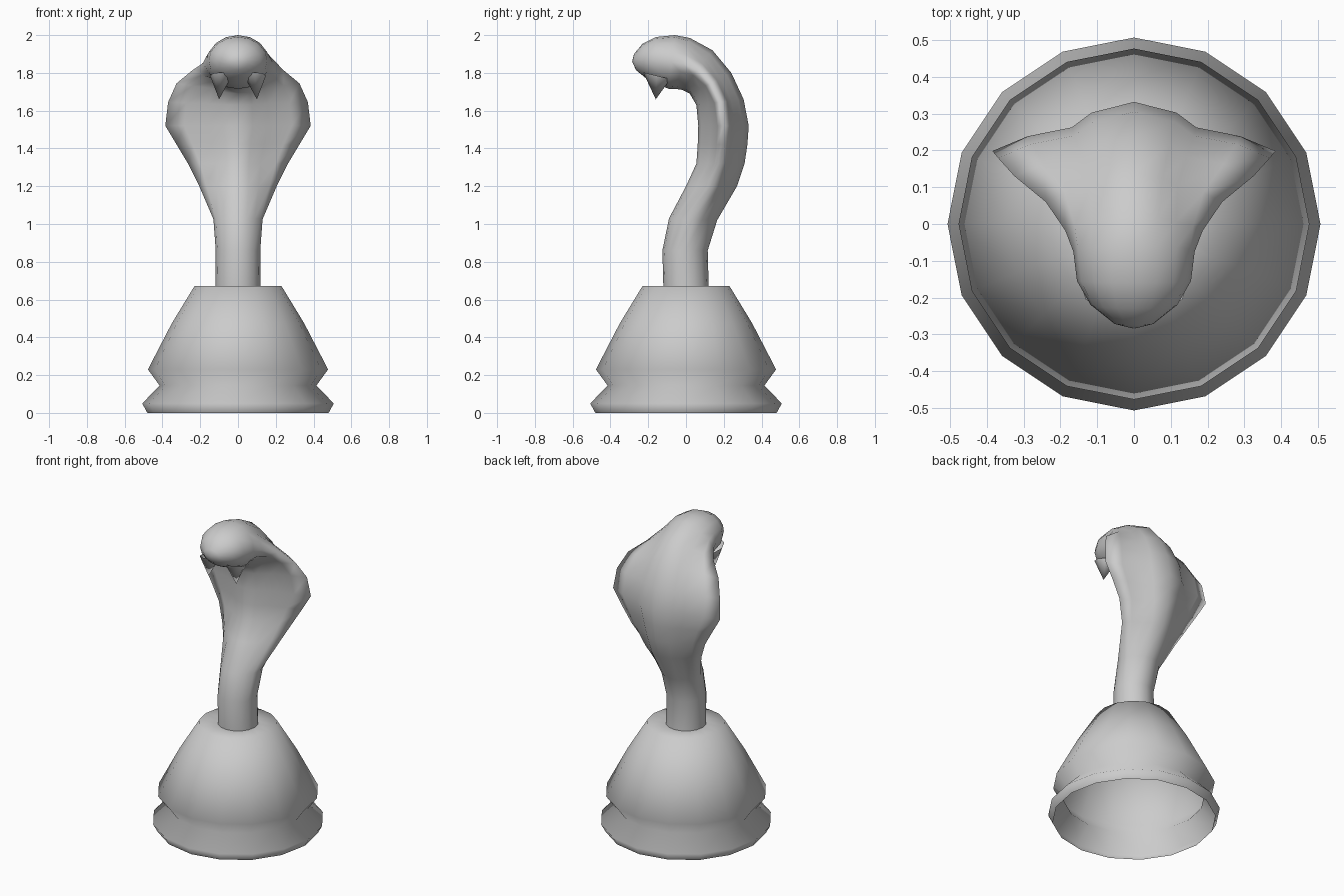
import bpy, bmesh
from math import sin, cos, pi

if "Cube" in bpy.data.objects:
    bpy.data.objects.remove(bpy.data.objects["Cube"])

SIDES = 16


def finish(name, bm):
    bmesh.ops.recalc_face_normals(bm, faces=bm.faces)
    mesh = bpy.data.meshes.new(name)
    bm.to_mesh(mesh)
    bm.free()
    for p in mesh.polygons:
        p.use_smooth = True
    ob = bpy.data.objects.new(name, mesh)
    bpy.context.collection.objects.link(ob)
    return ob


def loft(name, rings, end=None):
    """Skin a list of point rings; optionally close the last one to a point."""
    bm = bmesh.new()
    vr = [[bm.verts.new(p) for p in ring] for ring in rings]
    n = len(vr[0])
    for a, b in zip(vr, vr[1:]):
        for i in range(n):
            j = (i + 1) % n
            bm.faces.new((a[i], a[j], b[j], b[i]))
    if end:
        tip = bm.verts.new(end)
        for i in range(n):
            bm.faces.new((vr[-1][i], vr[-1][(i + 1) % n], tip))
    return finish(name, bm)


def circle(r, z):
    return [(r * sin(2 * pi * i / SIDES), -r * cos(2 * pi * i / SIDES), z)
            for i in range(SIDES)]


# Pedestal: open-bottomed turned shell with a flat shoulder
profile = [(.48, 0), (.507, .05), (.415, .145), (.477, .23),
           (.35, .475), (.23, .672), (.12, .672)]
loft("pedestal", [circle(r, z) for r, z in profile])

# Hood cross-section from front (0) to back (8): across and depth fractions
HOOD_X = [0, .20, .42, .74, 1, .75, .44, .30, 0]
HOOD_D = [0, .06, .25, .38, .5, .65, .74, .89, 1]


def section(fy, fz, by, bz, w, h):
    pts = []
    for i in range(SIDES):
        k, s = (i, 1) if i <= 8 else (16 - i, -1)
        a = pi * k / 8
        x = s * w * ((1 - h) * sin(a) + h * HOOD_X[k])
        d = (1 - h) * (1 - cos(a)) / 2 + h * HOOD_D[k]
        pts.append((x, fy + (by - fy) * d, fz + (bz - fz) * d))
    return pts


# Body: front point, back point, half width, hood amount
body = [(-.12, .672, .12, .672, .12, 0),
        (-.125, .86, .115, .86, .118, 0),
        (-.09, 1.03, .165, 1.02, .13, .1),
        (.0, 1.20, .27, 1.20, .205, .6),
        (.055, 1.32, .31, 1.32, .265, .9),
        (.062, 1.42, .325, 1.42, .325, 1),
        (.065, 1.52, .332, 1.52, .385, 1),
        (.055, 1.63, .305, 1.66, .37, 1),
        (.02, 1.69, .24, 1.80, .325, 1),
        (-.02, 1.71, .14, 1.92, .24, .8),
        (-.055, 1.715, .02, 1.985, .187, .35),
        (-.09, 1.715, -.06, 2.0, .165, 0),
        (-.15, 1.74, -.16, 1.99, .155, 0),
        (-.21, 1.77, -.23, 1.955, .118, 0),
        (-.265, 1.815, -.275, 1.90, .055, 0)]
loft("serpent_body", [section(*s) for s in body], end=(0, -.285, 1.86))

# Fangs: tapered points on either side of the mouth
for side, name in ((-1, "fang_left"), (1, "fang_right")):
    base = [(side * (.09 + .058 * cos(i * pi / 4)),
             -.155 + .072 * sin(i * pi / 4),
             1.785 - .25 * (.072 * sin(i * pi / 4))) for i in range(8)]
    loft(name, [base], end=(side * .1, -.16, 1.66))
